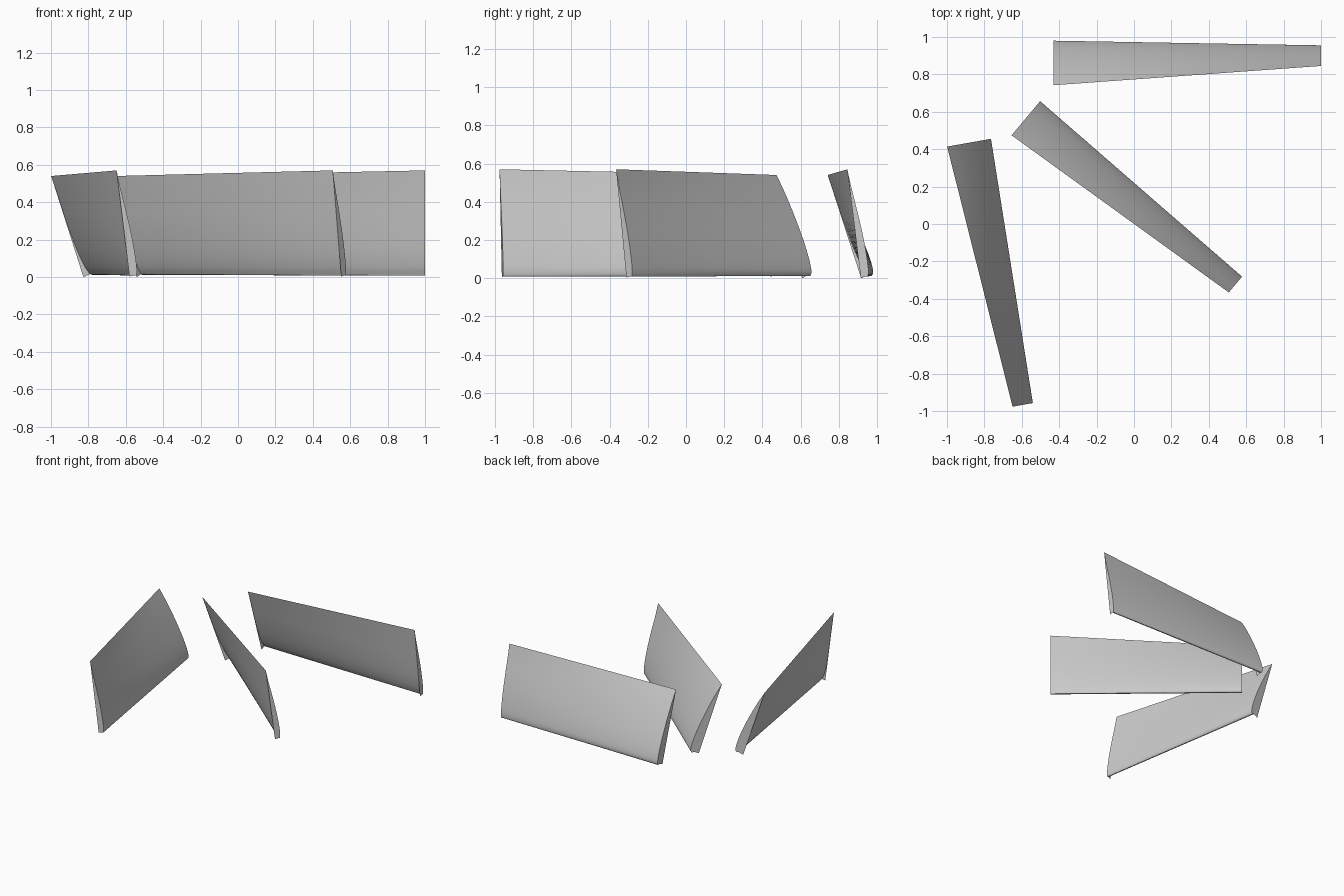
import bpy, bmesh, math
from mathutils import Matrix, Vector

cube = bpy.data.objects.get("Cube")
if cube:
    bpy.data.objects.remove(cube, do_unlink=True)

metal = bpy.data.materials.new("light grey metal")
metal.use_nodes = True
GREY = (0.6, 0.6, 0.6, 1)
metal.diffuse_color = GREY
metal.node_tree.nodes["Principled BSDF"].inputs["Base Color"].default_value = GREY

# Outer skin sections as (y, z), from the sharp upper edge to the curled lower edge
ROOT = [(-.175, .54), (-.12, .45), (-.065, .35), (-.015, .25), (.025, .16),
        (.052, .085), (.063, .035), (.055, .012), (.037, .015)]
TIP = [(-.072, .57), (-.05, .47), (-.022, .36), (.004, .25), (.022, .16),
       (.033, .09), (.038, .045), (.036, .012), (.025, .008)]
# Underside sections, from the curled lower edge back up to the sharp edge
ROOT_UNDER = [(.037, .015), (.008, .055), (-.033, .14), (-.083, .27), (-.129, .405), (-.175, .54)]
TIP_UNDER = [(.025, .008), (.006, .055), (-.014, .14), (-.033, .27), (-.052, .42), (-.072, .57)]
ROOT_HEEL, TIP_HEEL = (0, 0), (-.002, .003)
ROOT_RADIUS, TIP_RADIUS = .48, 1.91
HUB = Vector((-.91, .917, 0))
SPANS = 8


def smooth_curve(points, steps=4):
    """Catmull-Rom curve through the section points."""
    p = [Vector(q) for q in points]
    p = [p[0] * 2 - p[1]] + p + [p[-1] * 2 - p[-2]]
    out = []
    for a, b, c, d in zip(p, p[1:], p[2:], p[3:]):
        for i in range(steps):
            t = i / steps
            out.append(b + (c - a) * t / 2
                       + (a - b * 2.5 + c * 2 - d / 2) * t * t
                       + (b * 3 - a - c * 3 + d) * t ** 3 / 2)
    return out + [p[-2]]


def loft(bm, root, tip):
    """Smooth surface between a root section and a tip section."""
    rows = []
    for s in range(SPANS + 1):
        t = s / SPANS
        x = ROOT_RADIUS + (TIP_RADIUS - ROOT_RADIUS) * t
        rows.append([bm.verts.new((x, *a.lerp(b, t))) for a, b in zip(root, tip)])
    for r0, r1 in zip(rows, rows[1:]):
        for i in range(len(r0) - 1):
            bm.faces.new((r0[i], r1[i], r1[i + 1], r0[i + 1])).smooth = True


def make_blade(name, degrees):
    bm = bmesh.new()
    root, tip = smooth_curve(ROOT), smooth_curve(TIP)

    # Outer skin and underside
    loft(bm, root, tip)
    loft(bm, smooth_curve(ROOT_UNDER), smooth_curve(TIP_UNDER))

    # End plates, each reaching down to a heel
    for x, section, heel, flip in ((ROOT_RADIUS, root, ROOT_HEEL, False),
                                   (TIP_RADIUS, tip, TIP_HEEL, True)):
        loop = [bm.verts.new((x, *p)) for p in section]
        loop.append(bm.verts.new((x, *heel)))
        bm.faces.new(loop[::-1] if flip else loop)

    bm.transform(Matrix.Translation(HUB) @ Matrix.Rotation(math.radians(degrees), 4, 'Z'))
    mesh = bpy.data.meshes.new(name)
    bm.normal_update()
    bm.to_mesh(mesh)
    bm.free()
    mesh.materials.append(metal)
    bpy.context.collection.objects.link(bpy.data.objects.new(name, mesh))


# Three blades fanned around the hub
for label, angle in (("back_blade", 0), ("middle_blade", -40), ("front_blade", -80)):
    make_blade(label, angle)
